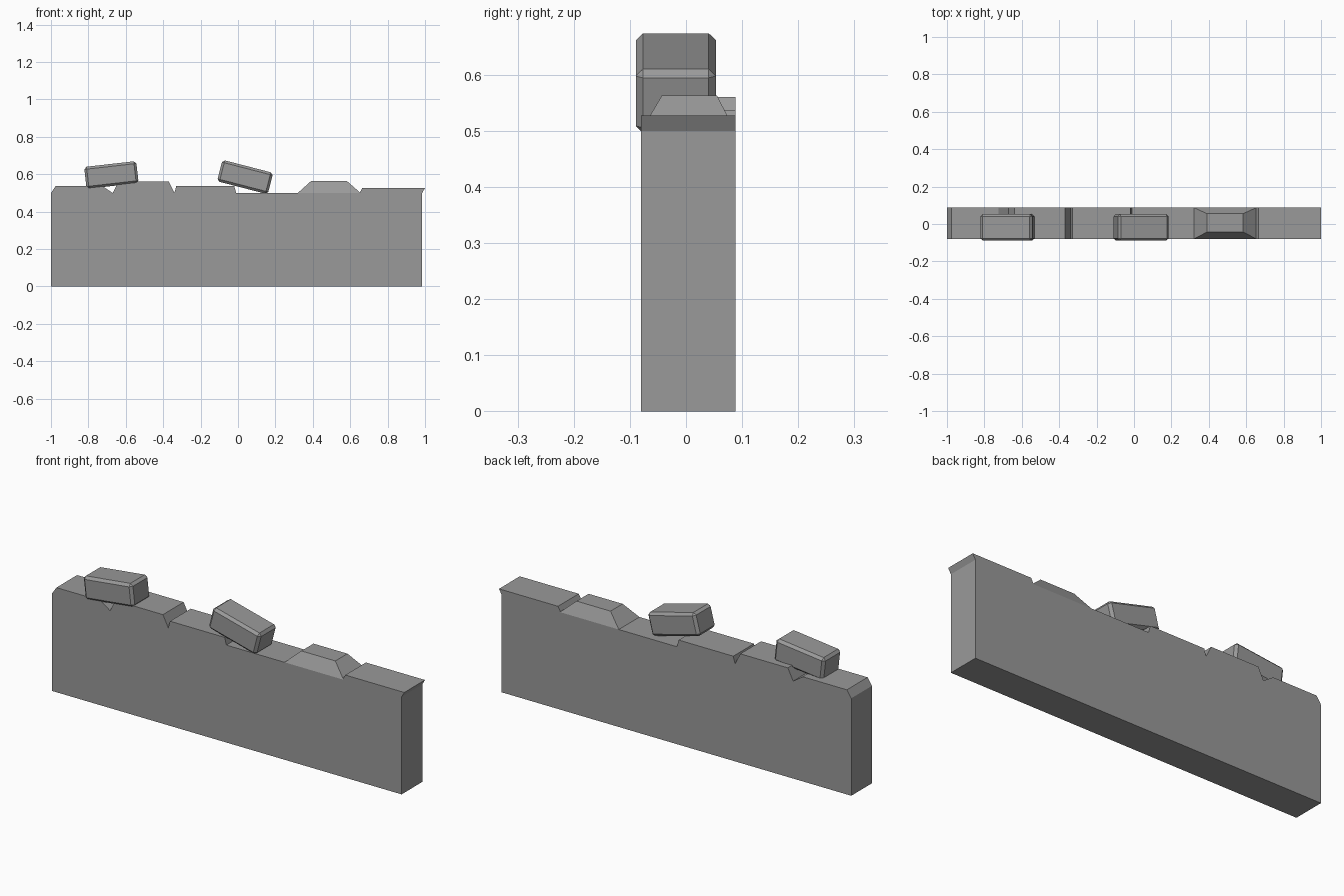
import bpy, bmesh, math
from mathutils import Matrix

cube = bpy.data.objects.get("Cube")
if cube:
    bpy.data.objects.remove(cube, do_unlink=True)

stone = bpy.data.materials.new("grey stone")
stone.use_nodes = True
GREY = (0.32, 0.32, 0.32, 1)
stone.diffuse_color = GREY
stone.node_tree.nodes["Principled BSDF"].inputs["Base Color"].default_value = GREY

FRONT, BACK = -0.08, 0.088


def finish(name, bm):
    bmesh.ops.recalc_face_normals(bm, faces=bm.faces)
    mesh = bpy.data.meshes.new(name)
    bm.to_mesh(mesh)
    bm.free()
    mesh.materials.append(stone)
    obj = bpy.data.objects.new(name, mesh)
    bpy.context.collection.objects.link(obj)
    return obj


# Wall: broken top outline extruded through the thickness
outline = [(-1, 0), (0.985, 0), (0.985, 0.5), (1, 0.527), (0.665, 0.527),
           (0.65, 0.5), (-0.01, 0.5), (-0.02, 0.537), (-0.33, 0.537),
           (-0.34, 0.5), (-0.37, 0.56), (-0.64, 0.56), (-0.67, 0.5),
           (-0.725, 0.537), (-0.975, 0.537), (-1, 0.5)]
bm = bmesh.new()
face = bm.faces.new([bm.verts.new((x, FRONT, z)) for x, z in outline])
side = bmesh.ops.extrude_face_region(bm, geom=[face])
moved = [v for v in side["geom"] if isinstance(v, bmesh.types.BMVert)]
bmesh.ops.translate(bm, verts=moved, vec=(0, BACK - FRONT, 0))
finish("wall", bm)

# Raised stone with sloping sides
bm = bmesh.new()
base = [(0.32, FRONT), (0.655, FRONT), (0.655, BACK), (0.32, BACK)]
top = [(0.39, -0.043), (0.583, -0.043), (0.583, 0.055), (0.39, 0.055)]
low = [bm.verts.new((x, y, 0.5)) for x, y in base]
high = [bm.verts.new((x, y, 0.563)) for x, y in top]
bm.faces.new(low)
bm.faces.new(high)
for i in range(4):
    j = (i + 1) % 4
    bm.faces.new((low[i], low[j], high[j], high[i]))
finish("sloped_stone", bm)


# Loose chamfered bricks resting on the wall
def brick(name, x, z, tilt):
    bm = bmesh.new()
    bmesh.ops.create_cube(bm, size=1)
    bmesh.ops.scale(bm, verts=bm.verts, vec=(0.28, 0.143, 0.118))
    bmesh.ops.bevel(bm, geom=bm.edges[:], offset=0.013, segments=1,
                    affect='EDGES', offset_type='OFFSET')
    obj = finish(name, bm)
    obj.matrix_world = (Matrix.Translation((x, -0.018, z))
                        @ Matrix.Rotation(math.radians(-tilt), 4, 'Y'))


brick("left_brick", -0.677, 0.596, 6.5)
brick("middle_brick", 0.038, 0.585, -14.5)
